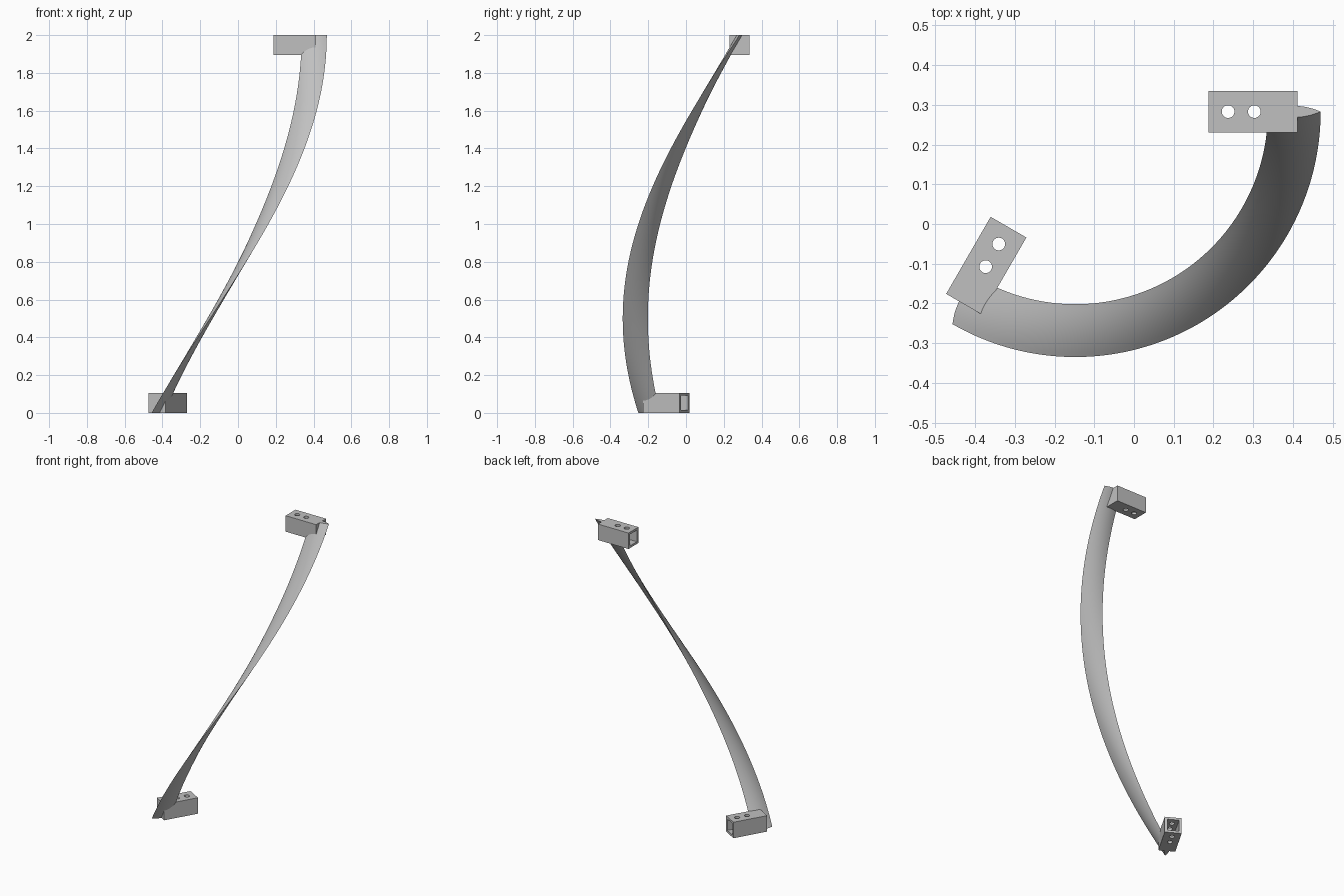
import bpy, bmesh, math
from mathutils import Matrix, Vector

cube = bpy.data.objects.get("Cube")
if cube:
    bpy.data.objects.remove(cube, do_unlink=True)

AXIS = Vector((-0.148, 0.283, 0))     # vertical axis of the helix
R_IN, R_OUT = 0.485, 0.618
SWEEP = math.radians(120)
HEIGHT = 2.0

grey = bpy.data.materials.new("plain grey")
grey.use_nodes = True
colour = (0.53, 0.53, 0.53, 1)
grey.diffuse_color = colour
grey.node_tree.nodes["Principled BSDF"].inputs["Base Color"].default_value = colour


def finish(bm, name, matrix=None):
    bmesh.ops.recalc_face_normals(bm, faces=bm.faces)
    mesh = bpy.data.meshes.new(name)
    bm.to_mesh(mesh)
    bm.free()
    mesh.materials.append(grey)
    ob = bpy.data.objects.new(name, mesh)
    bpy.context.collection.objects.link(ob)
    if matrix:
        mesh.transform(matrix)
    return ob


def select(ob):
    bpy.ops.object.select_all(action='DESELECT')
    ob.select_set(True)
    bpy.context.view_layer.objects.active = ob


def box(name, x0, x1, width, height, matrix):
    bm = bmesh.new()
    bmesh.ops.create_cube(bm, size=1)
    bmesh.ops.scale(bm, vec=(x1 - x0, width, height), verts=bm.verts)
    bmesh.ops.translate(bm, vec=((x0 + x1) / 2, 0, 0), verts=bm.verts)
    return finish(bm, name, matrix)


# Twisted blade: a pointed lens section swept along the helix
def make_blade(steps=72, n=10):
    mid, half = (R_IN + R_OUT) / 2, (R_OUT - R_IN) / 2
    section = []
    for i in range(2 * n):
        t = 1 - 2 * (i % n) / n
        side = 1 if i < n else -1
        section.append((mid + side * half * t, side * 0.0145 * (1 - t * t)))
    bm = bmesh.new()
    rings = []
    for s in range(steps + 1):
        f = s / steps
        turn = Matrix.Rotation(SWEEP * (f - 1), 3, 'Z')
        rings.append([bm.verts.new(AXIS + turn @ Vector((x, y, 0)) + Vector((0, 0, HEIGHT * f)))
                      for x, y in section])
    for a, b in zip(rings, rings[1:]):
        for i in range(2 * n):
            j = (i + 1) % (2 * n)
            bm.faces.new((a[i], a[j], b[j], b[i]))
    bm.faces.new(rings[0])
    bm.faces.new(rings[-1])
    ob = finish(bm, "twisted_blade")
    select(ob)
    bpy.ops.object.shade_smooth_by_angle(angle=math.radians(30))


# Mounting bracket: a block with an open socket and two bolt holes
def make_bracket(name, angle, z):
    place = Matrix.Translation(AXIS + Vector((0, 0, z))) @ Matrix.Rotation(angle, 4, 'Z')
    block = box(name, 0.336, 0.56, 0.104, 0.106, place)
    cutters = [box("socket_cutter", 0.3, 0.475, 0.072, 0.076, place)]
    for x in (0.385, 0.451):
        bm = bmesh.new()
        bmesh.ops.create_cone(bm, cap_ends=True, segments=32, radius1=0.016,
                              radius2=0.016, depth=0.3)
        bmesh.ops.translate(bm, vec=(x, 0, 0), verts=bm.verts)
        cutters.append(finish(bm, "bolt_hole_cutter", place))
    select(block)
    for cutter in cutters:
        cutter.hide_render = True
        mod = block.modifiers.new("cut", 'BOOLEAN')
        mod.operation = 'DIFFERENCE'
        mod.solver = 'EXACT'
        mod.object = cutter
        bpy.ops.object.modifier_apply(modifier=mod.name)
        bpy.data.objects.remove(cutter, do_unlink=True)
    bpy.ops.object.shade_smooth_by_angle(angle=math.radians(30))


make_blade()
make_bracket("lower_bracket", -SWEEP, 0.053)
make_bracket("upper_bracket", 0, HEIGHT - 0.053)
